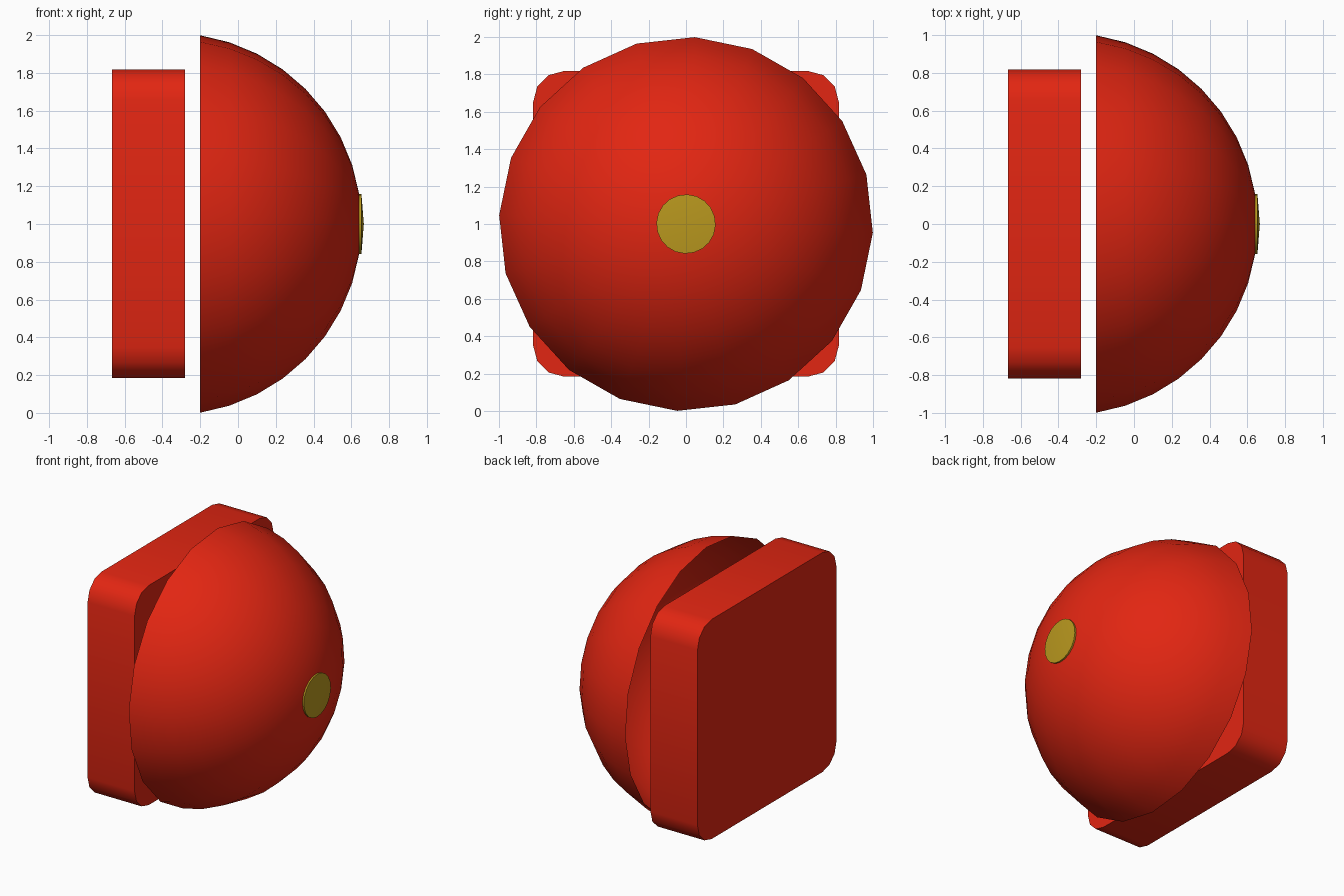
import bpy, bmesh
from math import radians, sin, cos
from mathutils import Matrix, Vector

if "Cube" in bpy.data.objects:
    bpy.data.objects.remove(bpy.data.objects["Cube"])

SIDES = 20                       # sphere has 20 segments and 20 rings (9 degree steps)
R = 1 / sin(radians(81))         # sphere radius giving a rim radius of 1
CENTRE_X = -0.2 - R * cos(radians(81))


def material(name, colour):
    m = bpy.data.materials.new(name)
    m.diffuse_color = colour
    m.use_nodes = True
    m.node_tree.nodes["Principled BSDF"].inputs["Base Color"].default_value = m.diffuse_color
    return m


def finish(bm, name, mat):
    me = bpy.data.meshes.new(name)
    bm.to_mesh(me)
    bm.free()
    ob = bpy.data.objects.new(name, me)
    bpy.context.collection.objects.link(ob)
    me.materials.append(mat)
    bpy.ops.object.select_all(action='DESELECT')
    ob.select_set(True)
    bpy.context.view_layer.objects.active = ob
    bpy.ops.object.shade_smooth_by_angle(angle=radians(40))
    return ob


def sphere_cap(name, mat, degrees, shift=0.0, skirt=0.0):
    """Open spherical cap pointing along +x, with an optional rim wall."""
    bm = bmesh.new()
    bmesh.ops.create_uvsphere(bm, u_segments=SIDES, v_segments=20, radius=R)
    limit = R * cos(radians(degrees)) - 0.01
    bmesh.ops.delete(bm, geom=[v for v in bm.verts if v.co.z < limit], context='VERTS')
    if skirt:
        rim = [e for e in bm.edges if e.is_boundary]
        new = bmesh.ops.extrude_edge_only(bm, edges=rim)['geom']
        verts = [g for g in new if isinstance(g, bmesh.types.BMVert)]
        bmesh.ops.translate(bm, verts=verts, vec=Vector((0, 0, -skirt)))
        bmesh.ops.recalc_face_normals(bm, faces=bm.faces[:])
    m = (Matrix.Translation((CENTRE_X + shift, 0, 1))
         @ Matrix.Rotation(radians(90), 4, 'Y')
         @ Matrix.Rotation(radians(-2.7), 4, 'Z'))
    bm.transform(m)
    return finish(bm, name, mat)


red = material("red", (0.76, 0.019, 0.006, 1))
olive = material("olive", (0.485, 0.313, 0.013, 1))

# Domed shell, open at the back
sphere_cap("dome", red, 81)

# Raised centre cap on the dome
sphere_cap("centre_disc", olive, 9, shift=0.012, skirt=0.014)

# Square back block with rounded corners along x
bm = bmesh.new()
bmesh.ops.create_cube(bm, size=1)
bm.transform(Matrix.Translation((-0.473, 0, 1.001)) @ Matrix.Diagonal((0.387, 1.634, 1.634, 1)))
corners = [e for e in bm.edges if abs(e.verts[0].co.x - e.verts[1].co.x) > 0.1]
bmesh.ops.bevel(bm, geom=corners, offset=0.165, segments=3, profile=0.5, affect='EDGES')
finish(bm, "back_block", red)
